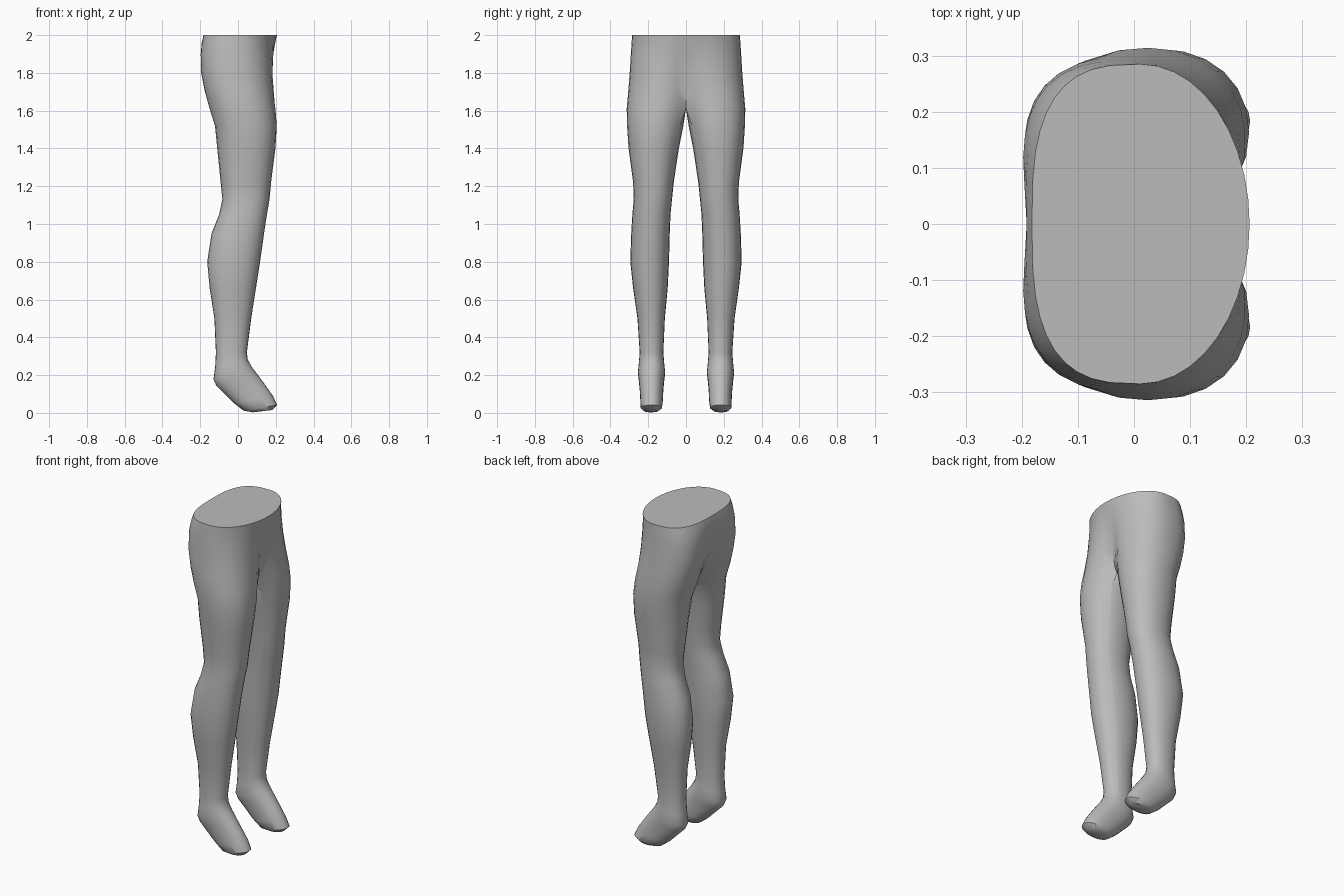
import bpy
import bmesh
import math

ARC = 20     # steps around the outside of each leg
INNER = 8    # steps across the inner thigh

default = bpy.data.objects.get("Cube")
if default:
    bpy.data.objects.remove(default, do_unlink=True)


def signed_power(value, power):
    return math.copysign(abs(value) ** power, value)


def leg_angles():
    """Angles counter-clockwise, starting at the inner front of the leg."""
    outer = [math.radians(-60 + 300 * i / ARC) for i in range(ARC + 1)]
    inner = [math.radians(240 + 120 * i / INNER) for i in range(1, INNER)]
    return outer + inner


def leg_ring(back, front, y_in, y_out):
    """Tilted rounded section; back and front are (x, z) points."""
    points = []
    for a in leg_angles():
        c = signed_power(math.cos(a), 0.92)
        s = signed_power(math.sin(a), 0.92)
        k = (c + 1) / 2
        x = back[0] + (front[0] - back[0]) * k
        z = back[1] + (front[1] - back[1]) * k
        points.append((x, (y_in + y_out) / 2 + s * (y_out - y_in) / 2, z))
    return points


def hip_arc(z, back, front, width, blend):
    """Half section of the hips, from a leg shape to a full waist oval."""
    leg = leg_ring((back, z), (front, z), 0, width)[:ARC + 1]
    points = []
    for i, (lx, ly, _) in enumerate(leg):
        t = math.pi * i / ARC
        power = 1 if i <= ARC / 2 else 0.68
        x = (back + front) / 2 + signed_power(math.cos(t), power) * (front - back) / 2
        y = width * max(math.sin(t), 0) ** power
        x = lx + (x - lx) * blend
        y = ly + (y - ly) * blend
        points.append((x, 0 if i in (0, ARC) else max(y, 0), z))
    return points


# Foot, toe to ankle: back x, back z, front x, front z, inner y, outer y
foot = [
    (.08, .003, .18, .015, .15, .22),
    (.03, .012, .207, .042, .127, .24),
    (-.02, .05, .185, .09, .122, .242),
    (-.07, .10, .15, .14, .12, .245),
    (-.115, .145, .11, .195, .115, .25),
    (-.13, .18, .075, .24, .11, .255),
    (-.121, .24, .052, .28, .115, .25),
]

# Leg, ankle to thigh: z, back x, front x, inner y, outer y
leg = [
    (.32, -.117, .047, .12, .245),
    (.5, -.125, .07, .112, .257),
    (.66, -.15, .095, .097, .28),
    (.8, -.163, .117, .09, .295),
    (.95, -.14, .138, .086, .29),
    (1.05, -.1, .153, .082, .284),
    (1.13, -.083, .167, .074, .277),
    (1.22, -.092, .175, .065, .28),
    (1.4, -.11, .198, .038, .304),
    (1.52, -.122, .205, .014, .312),
]

# Hips, crotch to waist: z, back x, front x, half width, blend to oval
hips = [
    (1.61, -.155, .205, .314, .2),
    (1.7, -.185, .202, .306, .45),
    (1.8, -.207, .198, .298, .62),
    (1.9, -.208, .2, .292, .8),
    (1.96, -.197, .203, .288, .94),
    (2, -.182, .206, .285, 1),
]

bm = bmesh.new()


def add_ring(points):
    return [bm.verts.new(p) for p in points]


def bridge(low, high, closed):
    n = len(low)
    for i in range(n if closed else n - 1):
        j = (i + 1) % n
        bm.faces.new((low[i], low[j], high[j], high[i]))


# Foot and leg
rings = [add_ring(leg_ring((bx, bz), (fx, fz), yi, yo))
         for bx, bz, fx, fz, yi, yo in foot]
rings += [add_ring(leg_ring((bx, z), (fx, z), yi, yo))
          for z, bx, fx, yi, yo in leg]

# Crotch ring: hip arc closed by a saddle on the centre plane
crotch = hip_arc(*hips[0])
first, last = crotch[0], crotch[-1]
saddle = [(last[0] + (first[0] - last[0]) * i / INNER, 0, first[2])
          for i in range(1, INNER)]
rings.append(add_ring(crotch + saddle))
for low, high in zip(rings, rings[1:]):
    bridge(low, high, True)
bm.faces.new(list(reversed(rings[0])))

# Hips and flat waist
arcs = [rings[-1][:ARC + 1]] + [add_ring(hip_arc(*row)) for row in hips[1:]]
for low, high in zip(arcs, arcs[1:]):
    bridge(low, high, False)
bm.faces.new(arcs[-1])

mesh = bpy.data.meshes.new("legs")
bm.to_mesh(mesh)
bm.free()
legs = bpy.data.objects.new("legs", mesh)
bpy.context.collection.objects.link(legs)

# Plain grey material
grey = bpy.data.materials.new("plain grey")
grey.use_nodes = True
colour = (0.5, 0.5, 0.5, 1)
grey.diffuse_color = colour
grey.node_tree.nodes["Principled BSDF"].inputs["Base Color"].default_value = colour
mesh.materials.append(grey)

# Second leg
mirror = legs.modifiers.new("mirror", 'MIRROR')
mirror.use_axis = (False, True, False)
mirror.use_clip = True
mirror.merge_threshold = 0.0005

bpy.ops.object.select_all(action='DESELECT')
legs.select_set(True)
bpy.context.view_layer.objects.active = legs
bpy.ops.object.modifier_apply(modifier=mirror.name)
bpy.ops.object.shade_smooth_by_angle(angle=math.radians(45))
